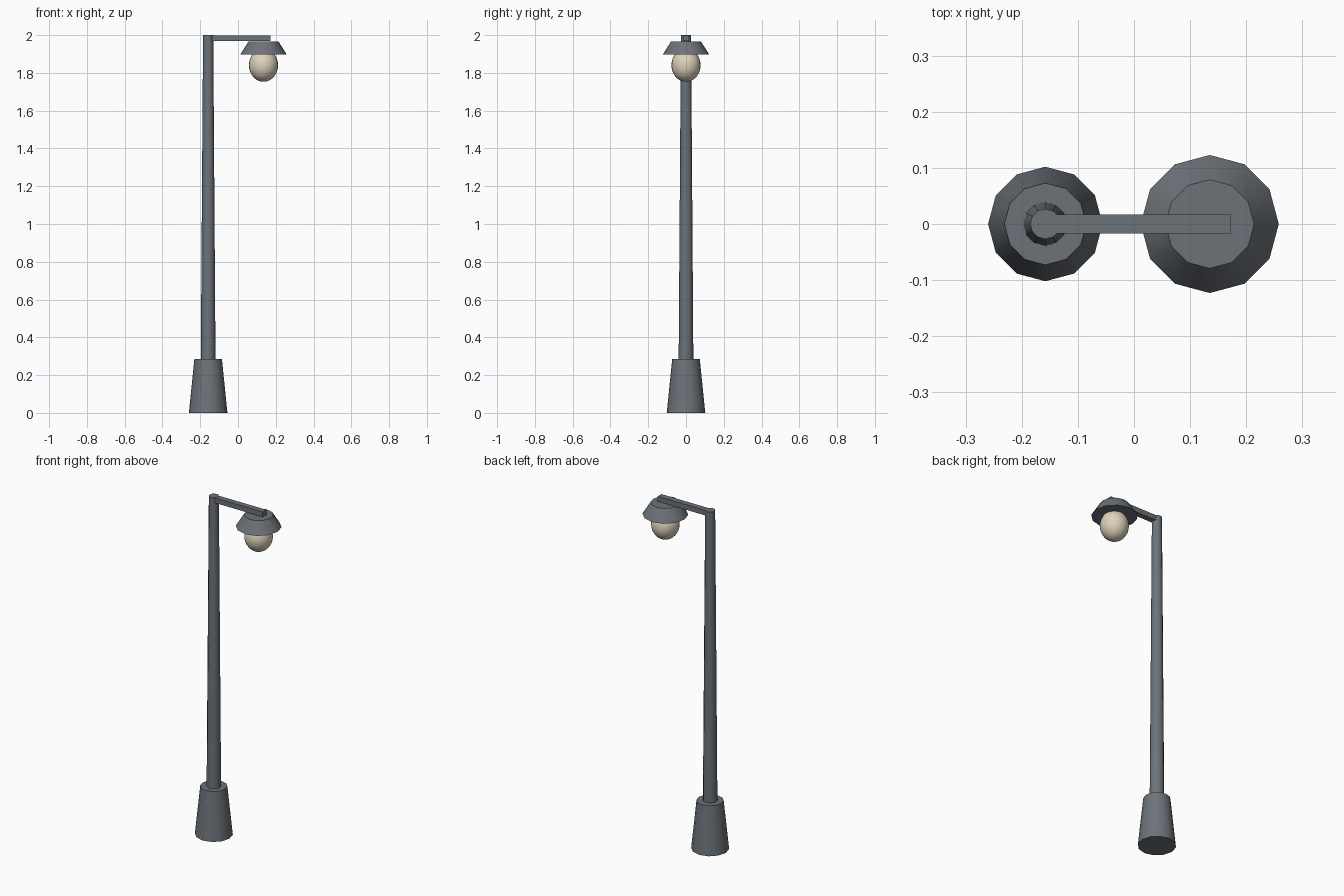
import bpy
from math import radians

cube = bpy.data.objects.get("Cube")
if cube:
    bpy.data.objects.remove(cube, do_unlink=True)

POLE_X, LAMP_X = -0.158, 0.135


def material(name, rgb):
    mat = bpy.data.materials.new(name)
    mat.use_nodes = True
    mat.diffuse_color = (*rgb, 1)
    mat.node_tree.nodes["Principled BSDF"].inputs["Base Color"].default_value = (*rgb, 1)
    return mat


def finish(name, mat):
    obj = bpy.context.object
    obj.name = name
    obj.data.materials.append(mat)
    bpy.ops.object.transform_apply(location=False, rotation=False, scale=True)
    bpy.ops.object.shade_smooth_by_angle(angle=radians(40))


def tapered(name, x, z0, z1, r0, r1, mat):
    bpy.ops.mesh.primitive_cone_add(vertices=12, radius1=r0, radius2=r1,
                                    depth=z1 - z0, location=(x, 0, (z0 + z1) / 2))
    finish(name, mat)


metal = material("grey metal", (0.15, 0.17, 0.19))
glow = material("cream glass", (0.73, 0.65, 0.49))

# Post
tapered("base", POLE_X, 0, 0.285, 0.102, 0.073, metal)
tapered("pole", POLE_X, 0.28, 2.0, 0.039, 0.027, metal)

# Arm, running from inside the pole out over the lamp
arm_end = 0.173
bpy.ops.mesh.primitive_cube_add(size=1, location=((POLE_X + arm_end) / 2, 0, 1.984))
bpy.context.object.scale = (arm_end - POLE_X, 0.034, 0.03)
finish("arm", metal)

# Lamp
tapered("lamp_shade", LAMP_X, 1.897, 1.967, 0.123, 0.079, metal)
bpy.ops.mesh.primitive_uv_sphere_add(segments=24, ring_count=16, radius=1,
                                     location=(LAMP_X, 0, 1.84))
bpy.context.object.scale = (0.077, 0.077, 0.087)
finish("bulb", glow)
